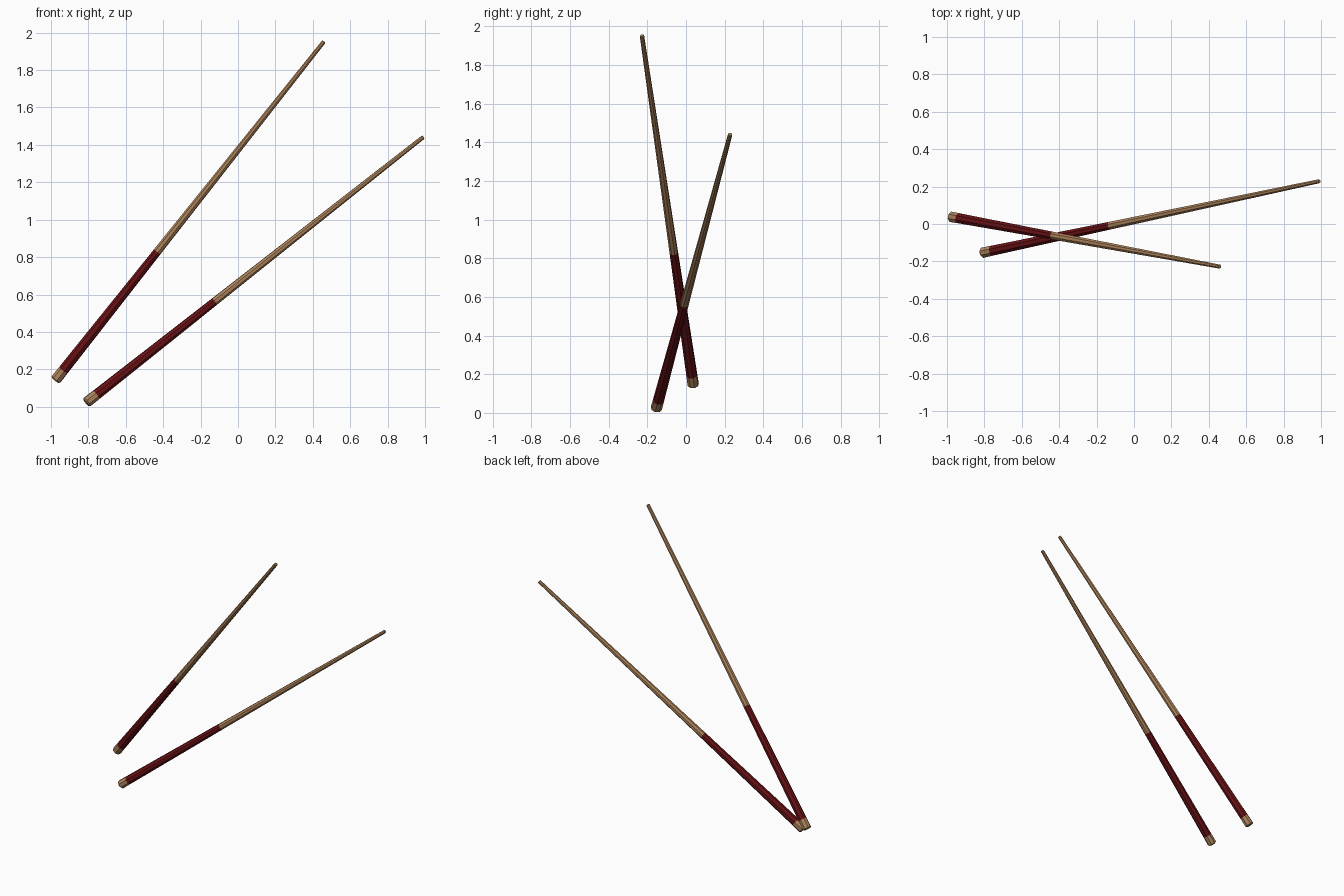
import bpy, bmesh, math
from mathutils import Vector

if "Cube" in bpy.data.objects:
    bpy.data.objects.remove(bpy.data.objects["Cube"])

SIDES = 8


def material(name, rgb):
    m = bpy.data.materials.new(name)
    m.diffuse_color = (*rgb, 1)
    m.use_nodes = True
    m.node_tree.nodes["Principled BSDF"].inputs["Base Color"].default_value = m.diffuse_color
    return m


wood = material("wood", (0.42, 0.23, 0.105))
lacquer = material("dark_red_lacquer", (0.14, 0.006, 0.008))

# Profile from the thick end to the tip: (fraction of length, radius, material of the section that follows)
PROFILE = [
    (0.000, 0.023, 0),
    (0.003, 0.030, 0),   # chamfered butt
    (0.030, 0.029, 1),   # lacquered handle
    (0.380, 0.0225, 0),  # bare tapering shaft
    (0.998, 0.0115, 0),
    (1.000, 0.0095, 0),  # chamfered tip
]


def chopstick(name, base, tip):
    base, tip = Vector(base), Vector(tip)
    axis = tip - base
    length = axis.length
    bm = bmesh.new()
    rings = []
    for t, r, _ in PROFILE:
        ring = []
        for i in range(SIDES):
            a = 2 * math.pi * (i + 0.5) / SIDES
            ring.append(bm.verts.new((r * math.cos(a), r * math.sin(a), t * length)))
        rings.append(ring)
    for k in range(len(rings) - 1):
        lo, hi = rings[k], rings[k + 1]
        for i in range(SIDES):
            j = (i + 1) % SIDES
            face = bm.faces.new((lo[i], lo[j], hi[j], hi[i]))
            face.material_index = PROFILE[k][2]
    bm.faces.new(rings[0][::-1])
    bm.faces.new(rings[-1])
    mesh = bpy.data.meshes.new(name)
    bm.to_mesh(mesh)
    bm.free()
    mesh.materials.append(wood)
    mesh.materials.append(lacquer)
    ob = bpy.data.objects.new(name, mesh)
    ob.location = base
    ob.rotation_euler = axis.to_track_quat('Z', 'Y').to_euler()
    bpy.context.collection.objects.link(ob)


# The two crossed sticks
chopstick("upper_chopstick", (-0.977, 0.038, 0.141), (0.459, -0.228, 1.952))
chopstick("lower_chopstick", (-0.812, -0.154, 0.021), (0.991, 0.229, 1.442))
